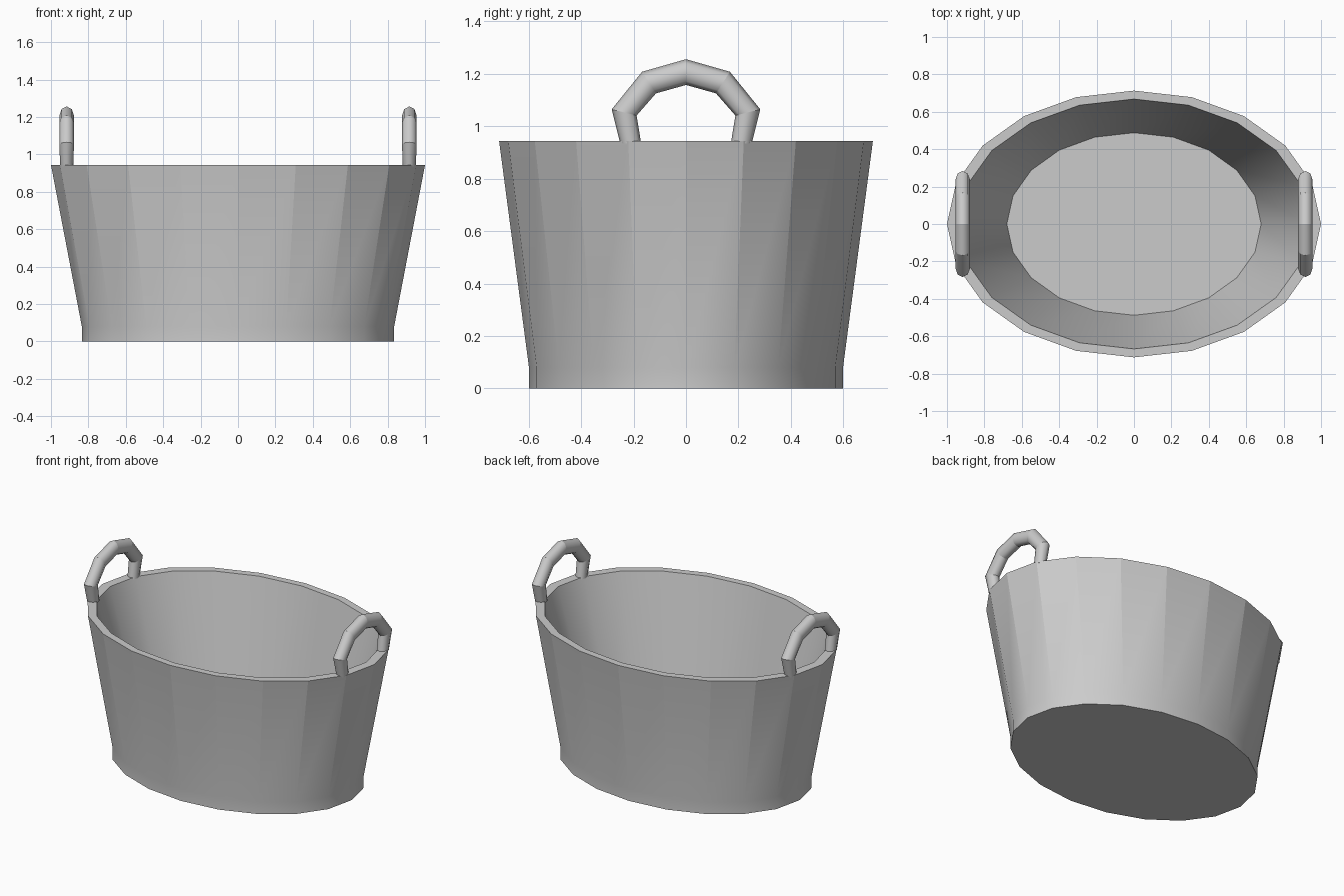
import bpy, bmesh, math
from mathutils import Vector

if "Cube" in bpy.data.objects:
    bpy.data.objects.remove(bpy.data.objects["Cube"])

def finish(bm, name):
    bmesh.ops.recalc_face_normals(bm, faces=bm.faces[:])
    for f in bm.faces:
        f.smooth = True
    me = bpy.data.meshes.new(name)
    bm.to_mesh(me)
    bm.free()
    ob = bpy.data.objects.new(name, me)
    bpy.context.collection.objects.link(ob)
    return ob

def bridge(bm, rings):
    n = len(rings[0])
    for a, b in zip(rings, rings[1:]):
        for i in range(n):
            j = (i + 1) % n
            bm.faces.new((a[i], a[j], b[j], b[i]))
    bm.faces.new(rings[0])
    bm.faces.new(rings[-1])

# Tub: 20-sided oval rings (x radius, y radius, z), outside bottom to inside floor
SIDES = 20
profile = [(0.835, 0.599, 0), (0.835, 0.599, 0.08), (1.0, 0.713, 0.944),
           (0.94, 0.668, 0.944), (0.68, 0.488, 0.08)]
bm = bmesh.new()
rings = []
for rx, ry, z in profile:
    rings.append([bm.verts.new((rx * math.cos(t), ry * math.sin(t), z))
                  for t in (2 * math.pi * i / SIDES for i in range(SIDES))])
bridge(bm, rings)
# Sharp base, rim and floor edges; faceted staves on the outer wall
for i in range(SIDES):
    for k in (0, 2, 3, 4):
        bm.edges.get((rings[k][i], rings[k][(i + 1) % SIDES])).smooth = False
    bm.edges.get((rings[1][i], rings[2][i])).smooth = False
finish(bm, "tub")

# Handles: octagonal tube swept along a faceted arch
half = [(0.211, 0.935), (0.236, 1.053), (0.141, 1.167)]
path = half + [(0, 1.207)] + [(-y, z) for y, z in reversed(half)]
pts = [Vector((0, y, z)) for y, z in path]
for side, name in ((1, "right_handle"), (-1, "left_handle")):
    bm = bmesh.new()
    rings = []
    last = len(pts) - 1
    for i, p in enumerate(pts):
        d_in = (p - pts[max(i - 1, 0)]).normalized()
        d_out = (pts[min(i + 1, last)] - p).normalized()
        tangent = (d_in + d_out).normalized()
        if i in (0, last):
            tangent = Vector((0, 0, 1 if i == 0 else -1))
        normal = Vector((0, -tangent.z, tangent.y))
        end = i in (0, last)
        rx, rn = (0.035, 0.04) if end else (0.039, 0.049)
        rings.append([bm.verts.new(p + Vector((side * 0.916 + rx * math.cos(a), 0, 0))
                                   + normal * rn * math.sin(a))
                      for a in (math.pi / 4 * k for k in range(8))])
    bridge(bm, rings)
    # Facet breaks at each bend
    for r in rings:
        for k in range(8):
            bm.edges.get((r[k], r[(k + 1) % 8])).smooth = False
    finish(bm, name)
